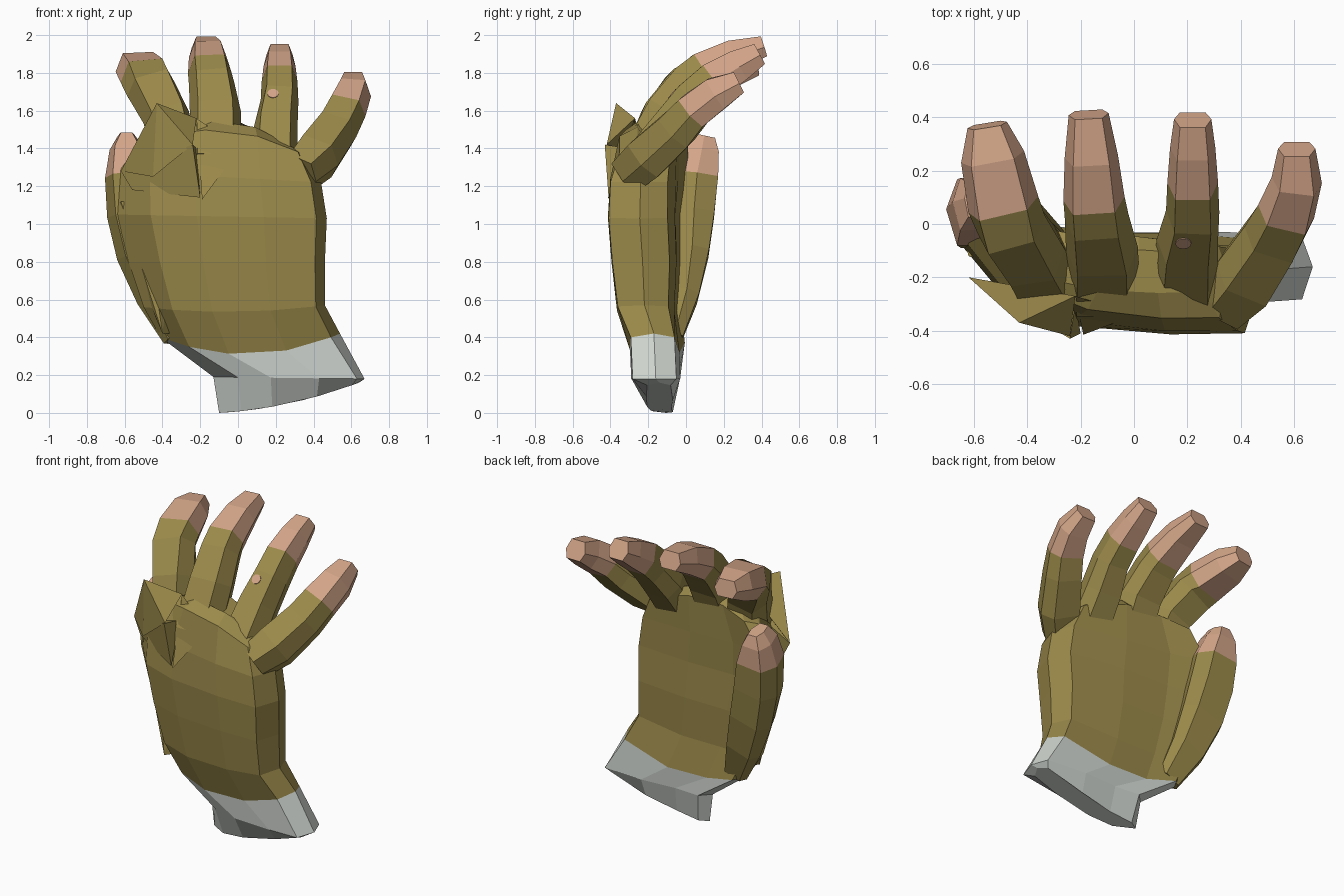
import bpy, bmesh, math
from mathutils import Vector
from mathutils.bvhtree import BVHTree

if "Cube" in bpy.data.objects:
    bpy.data.objects.remove(bpy.data.objects["Cube"])


def material(name, rgb):
    m = bpy.data.materials.new(name)
    m.diffuse_color = (*rgb, 1)
    m.use_nodes = True
    m.node_tree.nodes["Principled BSDF"].inputs["Base Color"].default_value = m.diffuse_color
    return m


OLIVE = material("olive glove", (0.33, 0.255, 0.07))
SKIN = material("skin", (0.66, 0.38, 0.25))
WHITE = material("pale cuff", (0.62, 0.66, 0.62))


def finish(name, bm, mats):
    bmesh.ops.recalc_face_normals(bm, faces=bm.faces)
    me = bpy.data.meshes.new(name)
    bm.to_mesh(me)
    for m in mats:
        me.materials.append(m)
    ob = bpy.data.objects.new(name, me)
    bpy.context.collection.objects.link(ob)
    return bm


def loft(name, rings, mats, split=99):
    """Bridge rings of points; faces from ring 'split' on use the second material."""
    bm = bmesh.new()
    vs = [[bm.verts.new(p) for p in r] for r in rings]
    n = len(vs[0])
    for k in range(len(vs) - 1):
        for i in range(n):
            j = (i + 1) % n
            f = bm.faces.new((vs[k][i], vs[k][j], vs[k + 1][j], vs[k + 1][i]))
            f.material_index = int(k >= split)
    bm.faces.new(vs[0])
    bm.faces.new(vs[-1]).material_index = int(len(vs) > split)
    return finish(name, bm, mats)


# Hand cross-section, left to right (u) and back of hand to palm (v)
OUTLINE = [(0, .75), (.16, .2), (.38, .03), (.7, 0), (.95, .03), (1, .5),
           (.95, .92), (.6, 1), (.3, .95), (.08, 1)]


def section(xl, zl, xr, zr, yf, yb, curl=0, bulge=0):
    return [Vector((xl + (xr - xl) * u,
                    yf + (yb - yf) * v + curl * (1 - u) ** 2,
                    zl + (zr - zl) * u + bulge * 4 * u * (1 - u)))
            for u, v in OUTLINE]


# Cuff and palm share the wrist section
wrist = section(-.41, .40, .54, .42, -.30, -.04, .04, -.10)
loft("cuff", [section(-.10, .0, .64, .16, -.21, -.07, 0, -.03),
              section(-.13, .19, .67, .18, -.29, -.03, 0, 0),
              wrist], [WHITE])
loft("palm", [wrist,
              section(-.50, .56, .46, .57, -.37, -.07, .05, -.03),
              section(-.58, .80, .46, .80, -.40, -.06, .06),
              section(-.64, 1.05, .47, 1.03, -.42, -.07, .07),
              section(-.64, 1.28, .44, 1.22, -.41, -.07, .10),
              section(-.50, 1.43, .36, 1.36, -.36, -.06, .08, .10),
              section(-.40, 1.47, .30, 1.40, -.26, -.10, .02, .11)], [OLIVE])

HEX = [(-.34, -.5), (.34, -.5), (.5, .05), (.34, .5), (-.34, .5), (-.5, .05)]


def digit(name, path, split):
    """Tapered tube; each path point is x, y, z, width, depth."""
    pts = [Vector(p[:3]) for p in path]
    rings = []
    for i, p in enumerate(path):
        t = (pts[min(i + 1, len(pts) - 1)] - pts[max(i - 1, 0)]).normalized()
        w = (Vector((1, 0, 0)) - t * t.x).normalized()
        d = w.cross(t) * -1
        rings.append([pts[i] + w * a * p[3] + d * b * p[4] for a, b in HEX])
    return loft(name, rings, [OLIVE, SKIN], split)


# Fingers and thumb, skin beyond the cut glove edge
digit("index_finger", [(-.32, -.22, 1.32, .26, .24), (-.38, -.12, 1.57, .25, .23),
                       (-.46, -.01, 1.72, .27, .22), (-.49, .07, 1.77, .27, .21),
                       (-.53, .25, 1.82, .24, .18), (-.55, .37, 1.84, .15, .11)], 3)
digit("middle_finger", [(-.12, -.24, 1.32, .28, .24), (-.12, -.10, 1.60, .27, .22),
                        (-.14, .02, 1.75, .24, .21), (-.15, .09, 1.81, .23, .20),
                        (-.16, .25, 1.89, .20, .17), (-.17, .41, 1.94, .15, .11)], 3)
ring = digit("ring_finger", [(.19, -.24, 1.30, .25, .24), (.20, -.07, 1.52, .23, .22),
                             (.22, .04, 1.66, .20, .21), (.22, .15, 1.76, .19, .20),
                             (.22, .28, 1.84, .17, .17), (.22, .39, 1.90, .14, .12)], 3)
digit("little_finger", [(.33, -.30, 1.27, .20, .20), (.42, -.20, 1.36, .25, .23),
                        (.52, -.05, 1.50, .23, .21), (.57, .04, 1.60, .22, .19),
                        (.61, .16, 1.69, .19, .18), (.61, .28, 1.75, .14, .12)], 3)
digit("thumb", [(-.32, -.07, .40, .16, .10), (-.42, -.01, .62, .24, .15),
                (-.50, .02, .85, .29, .20), (-.55, .03, 1.06, .29, .24),
                (-.575, .045, 1.26, .26, .25), (-.59, .075, 1.40, .18, .20),
                (-.59, .09, 1.47, .09, .13)], 4)


# Web joining thumb and hand, and the folded glove flap over the first knuckle
def hull(name, points):
    bm = bmesh.new()
    for p in points:
        bm.verts.new(p)
    bmesh.ops.convex_hull(bm, input=bm.verts)
    finish(name, bm, [OLIVE])


hull("thumb_web", [(-.40, -.20, .42), (-.30, -.06, .42), (-.62, -.12, 1.12), (-.50, -.15, 1.12),
                   (-.35, -.06, .85), (-.58, .02, .85), (-.66, .02, 1.08)])
hull("knuckle_flap_peak", [(-.62, -.20, 1.28), (-.43, -.37, 1.64), (-.22, -.27, 1.56),
                           (-.24, -.42, 1.42), (-.45, -.35, 1.25)])
hull("knuckle_flap_side", [(-.22, -.27, 1.56), (.01, -.34, 1.40), (-.19, -.415, 1.13),
                           (-.20, -.30, 1.30)])
hull("knuckle_flap_base", [(-.62, -.20, 1.28), (-.24, -.43, 1.42), (-.20, -.41, 1.14),
                           (-.22, -.30, 1.40), (-.56, -.22, 1.18)])

# Small round hole showing skin on the ring finger
tree = BVHTree.FromBMesh(ring)
hit, normal, _, _ = tree.ray_cast(Vector((.185, -1, 1.69)), Vector((0, 1, 0)))
if normal.y > 0:
    normal = -normal
bm = bmesh.new()
mat = normal.to_track_quat('Z', 'Y').to_matrix().to_4x4()
mat.translation = hit
bmesh.ops.create_cone(bm, cap_ends=True, segments=12, radius1=.03, radius2=.03,
                      depth=.008, matrix=mat)
finish("glove_hole", bm, [SKIN])
